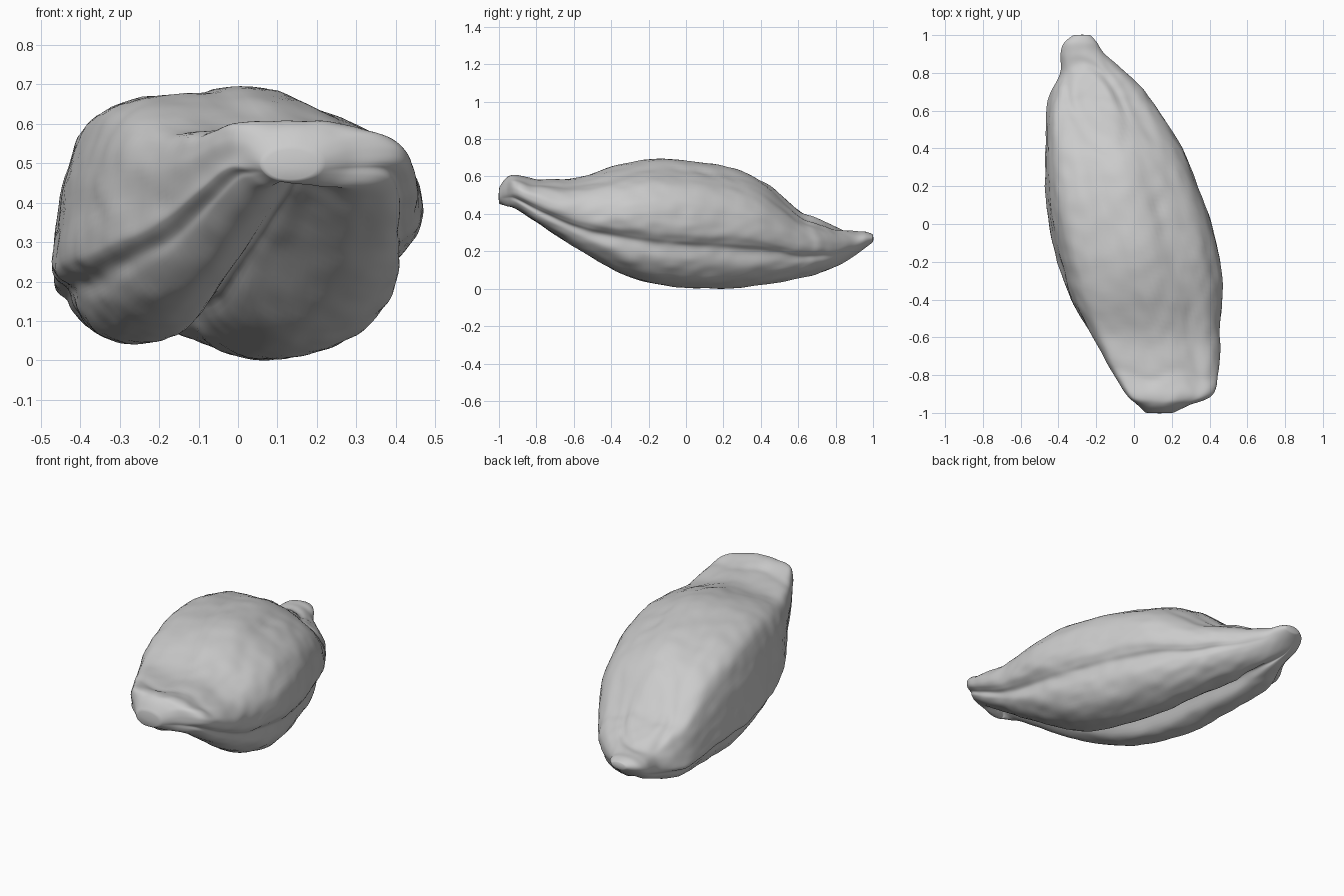
import bpy, bmesh, math
from mathutils import Vector, noise

cube = bpy.data.objects.get("Cube")
if cube:
    bpy.data.objects.remove(cube, do_unlink=True)

RINGS_PER_SPAN = 8
STEPS_PER_POINT = 5

# Stations along the kernel: y, x min, x max, z min, z max
stations = [
    (-1, .06, .21, .455, .54), (-.96, .02, .29, .435, .595), (-.91, -.03, .41, .42, .61),
    (-.8, -.1, .445, .345, .59), (-.6, -.215, .455, .21, .59), (-.4, -.335, .465, .1, .65),
    (-.2, -.405, .455, .03, .69), (0, -.45, .41, .005, .685), (.2, -.47, .34, .005, .655),
    (.4, -.47, .255, .02, .585), (.6, -.465, .13, .055, .42), (.7, -.435, .06, .08, .375),
    (.8, -.39, -.04, .115, .33), (.9, -.39, -.155, .175, .31), (.96, -.37, -.195, .22, .305),
    (1, -.32, -.23, .25, .29),
]

# Cross-section in the unit square, with side ridges and a belly groove
section = [
    (1, .52), (.985, .65), (.91, .79), (.8, .87), (.68, .95), (.53, 1), (.36, .985), (.2, .96),
    (.09, .88), (.04, .72), (.015, .54), (0, .38), (.015, .32), (.06, .27), (.08, .19), (.14, .1),
    (.24, .06), (.33, .09), (.4, .21), (.46, .11), (.56, .02), (.68, 0), (.79, .04),
    (.88, .12), (.925, .22), (.93, .32), (.96, .37), (.99, .43),
]


def spline(a, b, c, d, t):
    """Smooth curve from b to c."""
    return [q + .5 * t * (r - p + t * (2 * p - 5 * q + 4 * r - s + t * (3 * (q - r) + s - p)))
            for p, q, r, s in zip(a, b, c, d)]


def resample(points, steps, closed):
    n = len(points)
    pick = (lambda i: points[i % n]) if closed else (lambda i: points[max(0, min(n - 1, i))])
    out = [spline(*(pick(i + k) for k in (-1, 0, 1, 2)), s / steps)
           for i in range(n if closed else n - 1) for s in range(steps)]
    return out if closed else out + [points[-1]]


def ramp(a, b, x):
    t = max(0, min(1, (x - a) / (b - a)))
    return t * t * (3 - 2 * t)


def bell(x, width):
    return math.exp(-(x / width) ** 2)


def kernel_point(station, u, v):
    y, x0, x1, z0, z1 = station
    # Towards the front the belly groove widens, the right lobe drops
    # and the right shoulder gets squarer
    front = ramp(-.25, -.75, y) * ramp(-1.01, -.93, y)
    belly = (1 - v) ** 2
    shoulder = front * ramp(.4, .7, v) * bell(u - .1, .12)
    v += front * belly * (.2 * bell(u - .47, .2) - .07 * bell(u - .2, .12))
    u -= .06 * shoulder
    v += .05 * shoulder
    # Both ends lose the ridges and become round
    rounding = max(ramp(.65, .97, y), ramp(-.92, -1, y))
    angle = math.atan2(v - .5, u - .5)
    u += rounding * (.5 + .5 * math.cos(angle) - u)
    v += rounding * (.5 + .5 * math.sin(angle) - v)
    point = Vector((x0 + u * (x1 - x0), y, z0 + v * (z1 - z0)))
    top = ramp(.6, .85, v)
    # Oval germ rim on the back end
    gx, gy = point.x + .19 + .35 * (y - .6), y - .62
    radius = math.hypot(gx / .13, gy / .22)
    point.z += top * (.006 * bell(radius - .75, .2) - .01 * bell(radius - 1.05, .15))
    # Long shallow creases on the back, and a fold behind the front tip
    fade = ramp(-.6, -.2, y) * ramp(.5, .3, y)
    for x in (-.13, .15):
        point.z -= .009 * top * fade * bell(point.x - x + .3 * y, .04)
    point.z -= .007 * top * bell(y + .8 + .03 * math.sin(point.x * 20), .03)
    # Gentle wrinkles running lengthwise
    wrinkle = noise.noise(Vector((point.x * 9, y * 5, point.z * 9)))
    fine = noise.noise(Vector((point.x * 20, y * 12, point.z * 20)))
    out = Vector((math.cos(angle), 0, math.sin(angle)))
    return point + out * (.006 * wrinkle + .006 * fine) * min(1, (z1 - z0) * 3)


# Loft the kernel
bm = bmesh.new()
profile = resample(section, STEPS_PER_POINT, True)
rings = [[bm.verts.new(kernel_point(st, u, v)) for u, v in profile]
         for st in resample(stations, RINGS_PER_SPAN, False)]
count = len(profile)
for a, b in zip(rings, rings[1:]):
    for i in range(count):
        j = (i + 1) % count
        bm.faces.new((a[i], a[j], b[j], b[i]))

# Round caps on both ends
for ring, y in ((rings[0], -1.004), (rings[-1], 1.004)):
    middle = sum((v.co for v in ring), Vector()) / count
    tip = bm.verts.new((middle.x, y, middle.z))
    for i in range(count):
        bm.faces.new((ring[i], ring[(i + 1) % count], tip))
bmesh.ops.recalc_face_normals(bm, faces=bm.faces)

mesh = bpy.data.meshes.new("grain_kernel")
bm.to_mesh(mesh)
bm.free()
kernel = bpy.data.objects.new("grain_kernel", mesh)
bpy.context.collection.objects.link(kernel)

# Plain grey
grey = bpy.data.materials.new("plain_grey")
grey.use_nodes = True
colour = (.6, .6, .6, 1)
grey.diffuse_color = colour
grey.node_tree.nodes["Principled BSDF"].inputs["Base Color"].default_value = colour
mesh.materials.append(grey)

# Smooth surface
soften = kernel.modifiers.new("soften", 'SMOOTH')
soften.factor = .5
soften.iterations = 2
bpy.context.view_layer.objects.active = kernel
kernel.select_set(True)
bpy.ops.object.shade_smooth_by_angle(angle=math.radians(70))
